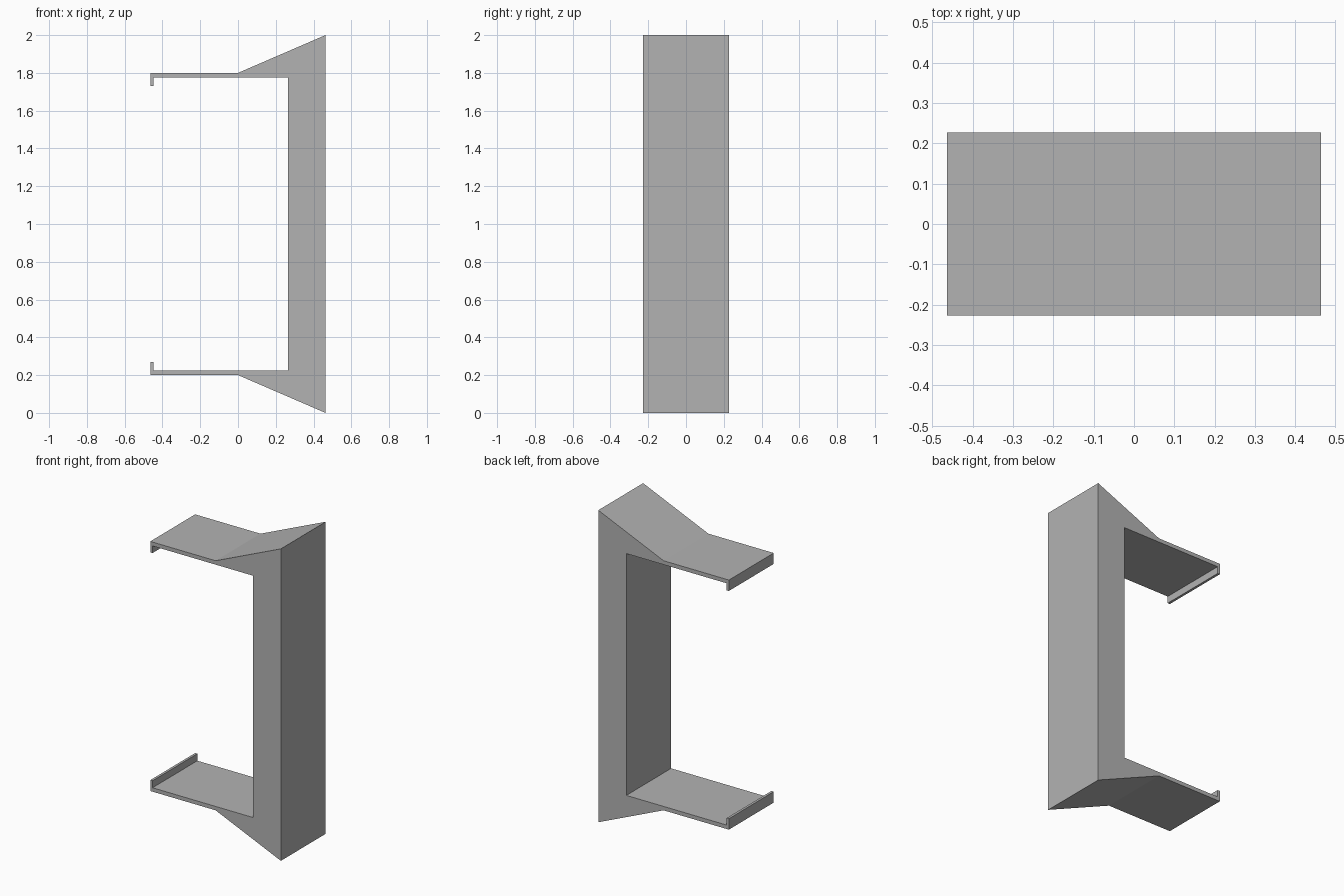
import bpy
import bmesh

# Remove the default object
cube = bpy.data.objects.get("Cube")
if cube:
    bpy.data.objects.remove(cube, do_unlink=True)

HALF_DEPTH = 0.227
MID_Z = 1.0

# Single flat material
grey = bpy.data.materials.new("plain grey")
grey.use_nodes = True
colour = (0.45, 0.45, 0.45, 1.0)
grey.diffuse_color = colour
grey.node_tree.nodes["Principled BSDF"].inputs["Base Color"].default_value = colour

# Upper half of the bracket outline (x, height above middle)
upper = [
    (0.463, 1.0),      # tip of the flared wall
    (0.0, 0.8),        # foot of the slope
    (-0.463, 0.8),     # outer end of the arm
    (-0.463, 0.73),    # lip
    (-0.447, 0.73),
    (-0.447, 0.775),
    (0.264, 0.775),    # inner corner
]
# Mirror it for the lower arm
outline = upper + [(x, -h) for x, h in reversed(upper)]

# Extrude the outline along the depth
bm = bmesh.new()
face = bm.faces.new([bm.verts.new((x, -HALF_DEPTH, MID_Z + h)) for x, h in outline])
result = bmesh.ops.extrude_face_region(bm, geom=[face], use_keep_orig=True)
moved = [v for v in result["geom"] if isinstance(v, bmesh.types.BMVert)]
bmesh.ops.translate(bm, verts=moved, vec=(0, 2 * HALF_DEPTH, 0))
bmesh.ops.recalc_face_normals(bm, faces=bm.faces)

mesh = bpy.data.meshes.new("clip_bracket")
bm.to_mesh(mesh)
bm.free()
mesh.materials.append(grey)
bracket = bpy.data.objects.new("clip_bracket", mesh)
bpy.context.collection.objects.link(bracket)
